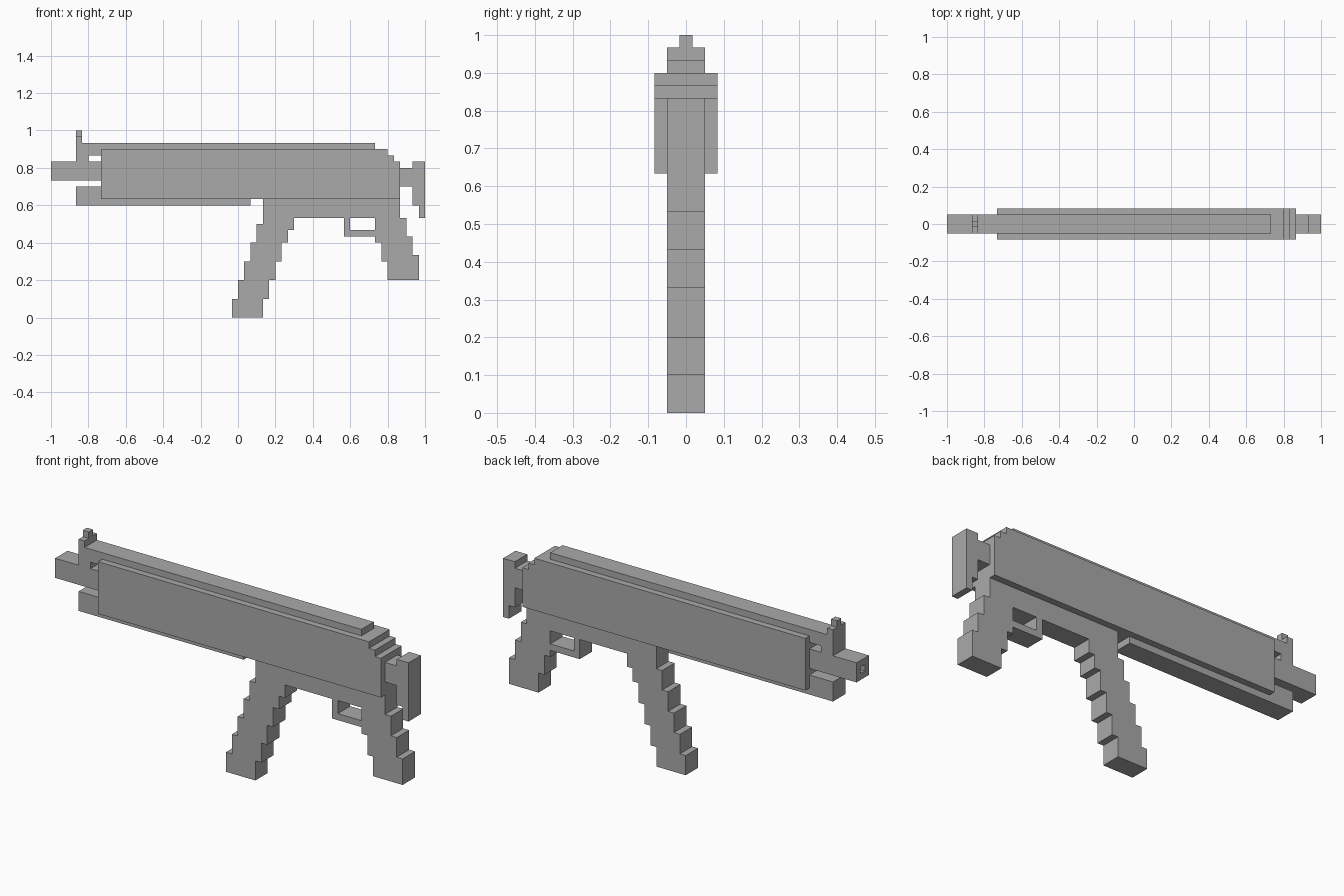
import bpy, bmesh
from mathutils import Vector

cube = bpy.data.objects.get("Cube")
if cube:
    bpy.data.objects.remove(cube, do_unlink=True)

U = 1 / 30      # size of one block
NARROW = 1.5    # half widths in blocks
WIDE = 2.5

grey = bpy.data.materials.new("plain grey")
grey.use_nodes = True
COLOUR = (0.4, 0.4, 0.4, 1)
grey.diffuse_color = COLOUR
grey.node_tree.nodes["Principled BSDF"].inputs["Base Color"].default_value = COLOUR


def finish(bm, name):
    bmesh.ops.recalc_face_normals(bm, faces=bm.faces[:])
    bmesh.ops.scale(bm, vec=(U, U, U), verts=bm.verts[:])
    mesh = bpy.data.meshes.new(name)
    bm.to_mesh(mesh)
    bm.free()
    mesh.materials.append(grey)
    obj = bpy.data.objects.new(name, mesh)
    bpy.context.collection.objects.link(obj)
    return obj


def extrude_profile(profile, half):
    """Side profile (x, z) in blocks, extruded evenly across y."""
    bm = bmesh.new()
    face = bm.faces.new([bm.verts.new((x, -half, z)) for x, z in profile])
    new = bmesh.ops.extrude_face_region(bm, geom=[face], use_keep_orig=True)
    verts = [v for v in new["geom"] if isinstance(v, bmesh.types.BMVert)]
    bmesh.ops.translate(bm, vec=(0, 2 * half, 0), verts=verts)
    bmesh.ops.recalc_face_normals(bm, faces=bm.faces[:])
    return bm


def part(name, profile, half=NARROW):
    return finish(extrude_profile(profile, half), name)


def box(x0, x1, z0, z1):
    return [(x0, z0), (x1, z0), (x1, z1), (x0, z1)]


def stairs(x, levels, dx):
    """Stepped edge going down through the levels, shifting by dx each step."""
    points = []
    for top, bottom in zip(levels, levels[1:]):
        points += [(x, top), (x, bottom)]
        x += dx
    return points


# Wide receiver body with a stepped rear top
part("body", [(-22, 19), (26, 19)] + stairs(26, [25, 25], 0)[:1]
     + [(25, 25), (25, 26), (24, 26), (24, 27), (-22, 27)], WIDE)

# Top rail with its front support
part("top_rail", [(-26, 25), (-24, 25), (-24, 26), (22, 26), (22, 28), (-26, 28)])

# Front sight
part("sight_base", box(-26, -25, 28, 29))
part("sight_post", box(-26, -25, 29, 30), 0.5)

# Barrel with a square bore sunk into the muzzle
bm = extrude_profile(box(-30, -22, 22, 25), NARROW)
muzzle = min(bm.faces, key=lambda f: f.calc_center_median().x)
bmesh.ops.inset_region(bm, faces=[muzzle], thickness=1, use_even_offset=True)
bore = bmesh.ops.extrude_face_region(bm, geom=[muzzle])
bmesh.ops.translate(bm, vec=Vector((4, 0, 0)),
                    verts=[v for v in bore["geom"] if isinstance(v, bmesh.types.BMVert)])
if muzzle.is_valid:
    bm.faces.remove(muzzle)
finish(bm, "barrel")

# Tube under the barrel
part("lower_tube", box(-26, 2, 18, 21))

# Lower frame and trigger guard
part("lower_frame", box(4, 26, 16, 19))
part("trigger_guard", [(17, 16), (17, 13), (22, 13), (22, 14), (18, 14), (18, 16)])

# Slanted magazine and pistol grip
part("magazine", stairs(4, [16, 15, 12, 9, 6, 3, 0], -1)
     + stairs(9, [16, 14, 12, 9, 6, 3, 0], -1)[::-1])
part("pistol_grip", stairs(22, [16, 12, 9, 6], 1)
     + stairs(27, [16, 13, 10, 6], 1)[::-1])

# Folded stock: connecting bar and butt plate
part("stock_bar", box(26, 28, 21, 24))
part("butt_plate", [(28, 18), (29, 18), (29, 16), (30, 16), (30, 25), (28, 25)])
